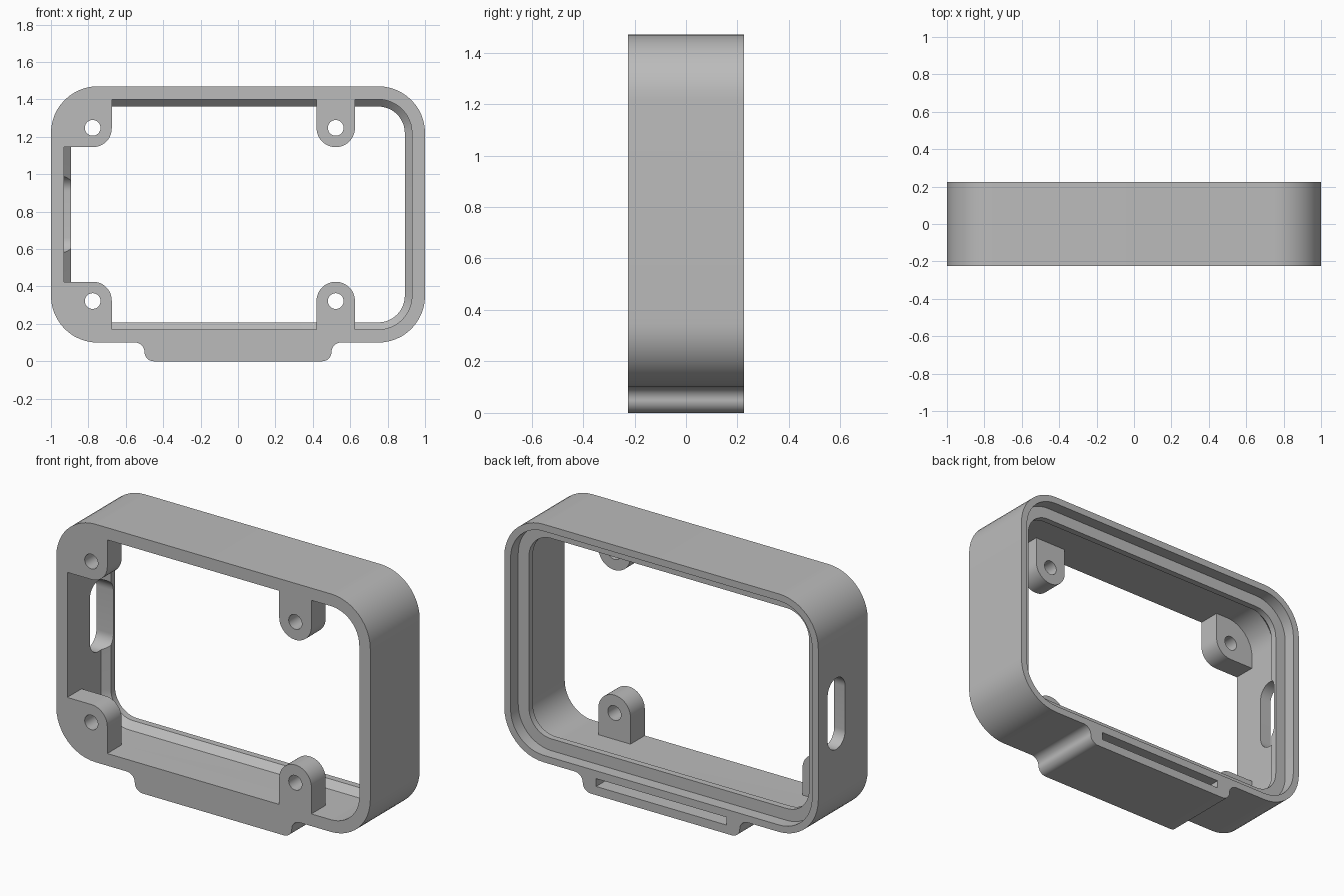
import bpy
import bmesh
import math
from mathutils import Vector

cube = bpy.data.objects.get("Cube")
if cube:
    bpy.data.objects.remove(cube)

grey = bpy.data.materials.new("plain grey")
grey.use_nodes = True
grey.diffuse_color = (0.5, 0.5, 0.5, 1)
grey.node_tree.nodes["Principled BSDF"].inputs["Base Color"].default_value = (0.5, 0.5, 0.5, 1)

FRONT, BACK = -0.225, 0.225
MID_Z = 0.785


def fillet(corners, steps=12):
    """Round each (x, z, radius) corner of a polygon, convex or concave."""
    out = []
    for i, (x, z, r) in enumerate(corners):
        p = Vector((x, z))
        if r == 0:
            out.append(p)
            continue
        a = (Vector(corners[i - 1][:2]) - p).normalized()
        b = (Vector(corners[(i + 1) % len(corners)][:2]) - p).normalized()
        half = a.angle(b) / 2
        centre = p + (a + b).normalized() * (r / math.sin(half))
        start = p + a * (r / math.tan(half)) - centre
        end = p + b * (r / math.tan(half)) - centre
        sweep = start.angle_signed(end)
        for k in range(steps + 1):
            t = -sweep * k / steps
            c, s = math.cos(t), math.sin(t)
            out.append(centre + Vector((start.x * c - start.y * s, start.x * s + start.y * c)))
    return out


def box(x0, x1, z0, z1, r):
    return fillet([(x0, z0, r), (x1, z0, r), (x1, z1, r), (x0, z1, r)])


def loft(name, sections, axis="y"):
    """Closed solid through (outline, depth) sections along an axis."""
    bm = bmesh.new()
    rings = []
    for outline, d in sections:
        rings.append([bm.verts.new((p.x, d, p.y) if axis == "y" else (d, p.x, p.y))
                      for p in outline])
    for r0, r1 in zip(rings, rings[1:]):
        n = len(r0)
        for i in range(n):
            bm.faces.new((r0[i], r0[(i + 1) % n], r1[(i + 1) % n], r1[i]))
    bm.faces.new(rings[0])
    bm.faces.new(rings[-1])
    bmesh.ops.recalc_face_normals(bm, faces=bm.faces)
    mesh = bpy.data.meshes.new(name)
    bm.to_mesh(mesh)
    bm.free()
    mesh.materials.append(grey)
    ob = bpy.data.objects.new(name, mesh)
    bpy.context.collection.objects.link(ob)
    return ob


def combine(target, tool, operation):
    bpy.context.view_layer.objects.active = target
    mod = target.modifiers.new(operation.lower(), "BOOLEAN")
    mod.operation, mod.solver, mod.object = operation, "EXACT", tool
    bpy.ops.object.modifier_apply(modifier=mod.name)
    bpy.data.objects.remove(tool)


def inset(d):
    """Outline of the frame moved inwards by d."""
    return box(-1 + d, 1 - d, 0.10 + d, 1.47 - d, 0.25 - d)


# Outer body with the foot tab underneath
outline = fillet([(-1, 1.47, 0.25), (-1, 0.10, 0.25), (-0.5, 0.10, 0.05), (-0.5, 0, 0.05),
                  (0.5, 0, 0.05), (0.5, 0.10, 0.05), (1, 0.10, 0.25), (1, 1.47, 0.25)])
frame = loft("frame", [(outline, FRONT), (outline, BACK)])

# Opening: straight wall, chamfer up to a lip, then the rear recess
opening = loft("opening_cutter", [
    (inset(0.07), FRONT - 0.1), (inset(0.07), 0.08), (inset(0.108), 0.118),
    (inset(0.108), 0.155), (inset(0.04), 0.155), (inset(0.04), BACK + 0.1)])
combine(frame, opening, "DIFFERENCE")

# Screw posts, mirrored top and bottom
for side in (1, -1):
    def z(h):
        return MID_Z + side * h
    corner = fillet([(-0.96, z(0.36), 0), (-0.675, z(0.36), 0.1),
                     (-0.675, z(0.645), 0), (-0.96, z(0.645), 0.2)])
    lug = fillet([(0.42, z(0.36), 0.102), (0.625, z(0.36), 0.102),
                  (0.625, z(0.645), 0), (0.42, z(0.645), 0)])
    for shape, x in ((corner, -0.777), (lug, 0.5225)):
        post = loft("post", [(shape, FRONT), (shape, -0.095)])
        combine(frame, post, "UNION")
        hole = box(x - 0.042, x + 0.042, z(0.463) - 0.042, z(0.463) + 0.042, 0.0419)
        combine(frame, loft("hole_cutter", [(hole, FRONT - 0.1), (hole, 0)]), "DIFFERENCE")

# Rounded slot through the side wall
slot = box(-0.02, 0.14, 0.58, 0.99, 0.0799)
combine(frame, loft("side_slot_cutter", [(slot, -1.1), (slot, -0.8)], "x"), "DIFFERENCE")

# Narrow slot in the back of the foot tab
slit = box(-0.415, 0.415, 0.05, 0.095, 0)
combine(frame, loft("tab_slot_cutter", [(slit, 0.0), (slit, BACK + 0.1)]), "DIFFERENCE")

# Smooth curves, sharp edges
bpy.ops.object.select_all(action="DESELECT")
frame.select_set(True)
bpy.context.view_layer.objects.active = frame
bpy.ops.object.shade_smooth_by_angle(angle=math.radians(30))
